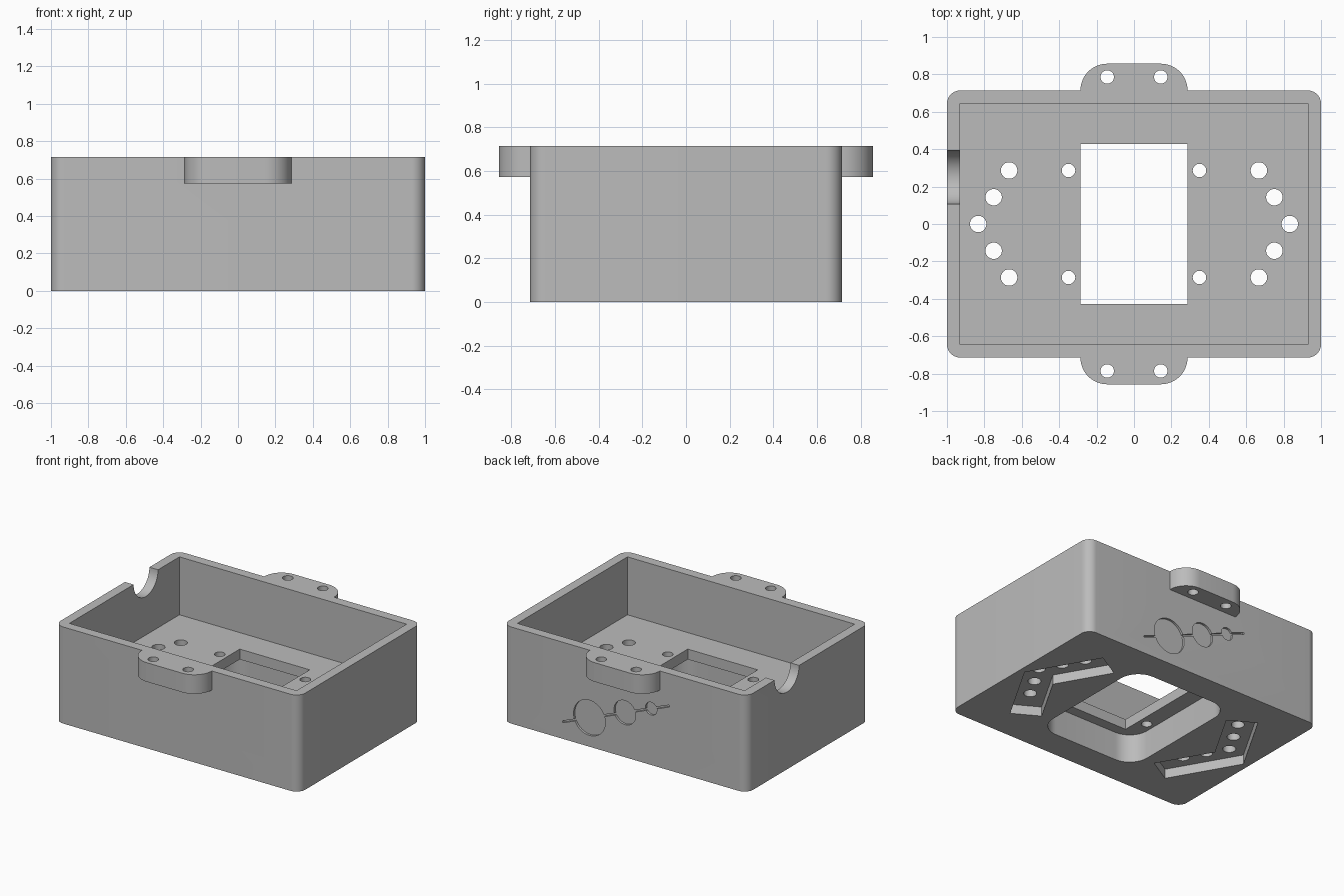
import bpy
import bmesh
from math import sin, cos, pi, tan, atan2, hypot

old = bpy.data.objects.get("Cube")
if old:
    bpy.data.objects.remove(old, do_unlink=True)

grey = bpy.data.materials.new("plain_grey")
grey.use_nodes = True
grey.diffuse_color = (0.5, 0.5, 0.5, 1)
grey.node_tree.nodes["Principled BSDF"].inputs["Base Color"].default_value = (0.5, 0.5, 0.5, 1)

# How an outline point (u, v) at extrusion depth w lies in space, per axis
PLACE = {
    "X": lambda u, v, w: (w, u, v),
    "Y": lambda u, v, w: (u, w, v),
    "Z": lambda u, v, w: (u, v, w),
}


def prism(name, outline, lo, hi, axis="Z"):
    """Closed solid made by extruding an outline along an axis."""
    place = PLACE[axis]
    bm = bmesh.new()
    ends = [[bm.verts.new(place(u, v, w)) for u, v in outline] for w in (lo, hi)]
    n = len(outline)
    for ring in ends:
        bm.faces.new(ring)
    for i in range(n):
        j = (i + 1) % n
        bm.faces.new((ends[0][i], ends[0][j], ends[1][j], ends[1][i]))
    bmesh.ops.recalc_face_normals(bm, faces=bm.faces)
    mesh = bpy.data.meshes.new(name)
    bm.to_mesh(mesh)
    bm.free()
    mesh.materials.append(grey)
    obj = bpy.data.objects.new(name, mesh)
    bpy.context.collection.objects.link(obj)
    return obj


def circle(x, y, r, n=40):
    return [(x + r * cos(2 * pi * i / n), y + r * sin(2 * pi * i / n)) for i in range(n)]


def rectangle(a, b):
    return [(a, b), (-a, b), (-a, -b), (a, -b)]


def rounded(a, b, r, n=12):
    pts = []
    for k, (sx, sy) in enumerate(((1, 1), (-1, 1), (-1, -1), (1, -1))):
        for i in range(n + 1):
            t = (k + i / n) * pi / 2
            pts.append((sx * (a - r) + r * cos(t), sy * (b - r) + r * sin(t)))
    return pts


def combine(target, tool, operation="DIFFERENCE"):
    """Apply a boolean and discard the tool."""
    tool.hide_render = True
    mod = target.modifiers.new("cut", "BOOLEAN")
    mod.operation = operation
    mod.solver = "EXACT"
    mod.object = tool
    bpy.context.view_layer.objects.active = target
    bpy.ops.object.modifier_apply(modifier=mod.name)
    bpy.data.objects.remove(tool, do_unlink=True)


HEIGHT, FLOOR, POCKET, TRENCH = 0.714, 0.286, 0.21, 0.07

# Outer shell with a mounting tab front and back
box = prism("enclosure_box", rounded(1, 0.714, 0.071), 0, HEIGHT)
tabs = prism("mounting_tabs", rounded(0.286, 0.857, 0.142), 0.573, HEIGHT)
combine(box, tabs, "UNION")


def cut(outline, lo, hi, axis="Z"):
    combine(box, prism("cutter", outline, lo, hi, axis))


# Main cavity, window in the floor, and recess beneath it
cut(rectangle(0.929, 0.643), FLOOR, 1)
cut(rounded(0.41, 0.505, 0.15), -0.1, POCKET)
cut(rectangle(0.286, 0.429), 0.1, 0.5)

# Half-round cable notch in one end wall
cut(circle(0.25, HEIGHT, 0.143, 48), -1.1, -0.9, "X")

# Angled trenches under the floor, each with five through holes
slope = tan(pi / 6)
half = 0.107
reach = 0.43
for side in (1, -1):
    tip = 0.833
    off = half / cos(pi / 6)
    end_x = tip - reach * slope
    dx, dy = half * cos(pi / 6), half * sin(pi / 6)
    upper = [(end_x + dx, reach + dy), (end_x - dx, reach - dy)]
    chevron = [(tip + off, 0)] + upper + [(tip - off, 0)]
    chevron += [(x, -y) for x, y in reversed(upper)]
    cut([(side * x, y) for x, y in chevron], -0.1, TRENCH)
    for step in range(-2, 3):
        y = step * 0.143
        cut(circle(side * (tip - abs(y) * slope), y, 0.044), -0.05, 0.4)

# Small screw holes around the window and in the tabs
for sx in (1, -1):
    for sy in (1, -1):
        cut(circle(sx * 0.35, sy * 0.286, 0.036), 0.1, 0.4)
        cut(circle(sx * 0.143, sy * 0.786, 0.036), 0.5, 0.8)

# Shallow engraving on the back: a slanted line strung with three discs
start, stop = (0.51, 0.125), (-0.364, 0.476)
run, rise = stop[0] - start[0], stop[1] - start[1]
length = hypot(run, rise)
nx, ny = -rise / length * 0.007, run / length * 0.007
face_in, face_out = 0.698, 0.75
cut([(start[0] + nx, start[1] + ny), (stop[0] + nx, stop[1] + ny),
     (stop[0] - nx, stop[1] - ny), (start[0] - nx, start[1] - ny)],
    face_in, face_out, "Y")
for x, r in ((0.29, 0.13), (0, 0.089), (-0.215, 0.047)):
    z = start[1] + (x - start[0]) * rise / run
    cut(circle(x, z, r), face_in, face_out, "Y")

# Smooth the rounds while keeping the edges crisp
bpy.ops.object.select_all(action="DESELECT")
box.select_set(True)
bpy.context.view_layer.objects.active = box
bpy.ops.object.shade_smooth_by_angle()
